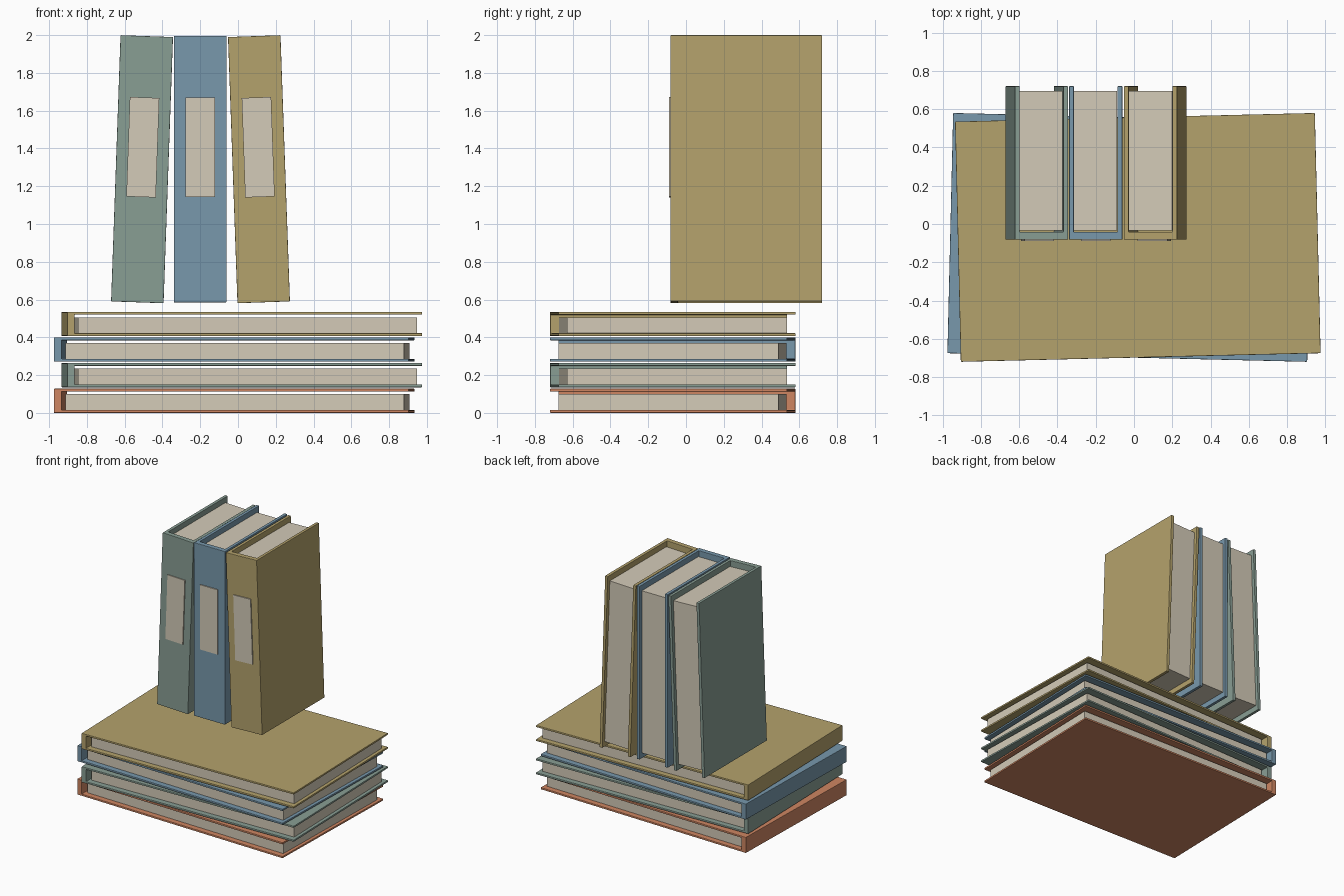
import bpy, bmesh
from math import radians
from mathutils import Matrix, Vector

if "Cube" in bpy.data.objects:
    bpy.data.objects.remove(bpy.data.objects["Cube"], do_unlink=True)


def material(name, rgb):
    mat = bpy.data.materials.new(name)
    mat.use_nodes = True
    color = (*rgb, 1)
    mat.diffuse_color = color
    mat.node_tree.nodes["Principled BSDF"].inputs["Base Color"].default_value = color
    return mat


TAN = material("tan", (0.456, 0.361, 0.15))
BLUE = material("dusty blue", (0.188, 0.314, 0.413))
GREEN = material("sage green", (0.25, 0.342, 0.296))
ORANGE = material("terracotta", (0.617, 0.238, 0.122))
PAPER = material("paper", (0.658, 0.597, 0.479))


def prism(name, outline, z0, z1, mat, matrix, bevel=0):
    """Extrude an xy outline from z0 to z1."""
    bm = bmesh.new()
    face = bm.faces.new([bm.verts.new((x, y, z0)) for x, y in outline])
    top = bmesh.ops.extrude_face_region(bm, geom=[face])["geom"]
    bmesh.ops.translate(bm, vec=(0, 0, z1 - z0),
                        verts=[v for v in top if isinstance(v, bmesh.types.BMVert)])
    bmesh.ops.recalc_face_normals(bm, faces=bm.faces)
    mesh = bpy.data.meshes.new(name)
    bm.to_mesh(mesh)
    bm.free()
    mesh.materials.append(mat)
    obj = bpy.data.objects.new(name, mesh)
    obj.matrix_world = matrix
    bpy.context.collection.objects.link(obj)
    if bevel:
        mod = obj.modifiers.new("soft edges", "BEVEL")
        mod.width = bevel
        mod.segments = 2
    return obj


def rect(x0, x1, y0, y1):
    return [(x0, y0), (x1, y0), (x1, y1), (x0, y1)]


def book(name, mat, matrix, thick, depth, length, board, hinge, gap, label=False):
    """Upright book centred on its origin, with the spine on -y."""
    x, y, z = thick / 2, depth / 2, length / 2
    xi, yi = x - board, -y + 0.04
    # one-piece case with a U-shaped section
    case = [(-x, -y), (x, -y), (x, y), (xi, y), (xi, yi), (-xi, yi), (-xi, y), (-x, y)]
    prism(name + "_cover", case, -z, z, mat, matrix, 0.003)
    # page block set in from the edges
    prism(name + "_pages", rect(-xi, xi - gap, -y + hinge, y - 0.026),
          -z + 0.045, z - 0.045, PAPER, matrix)
    # spine label plate
    if label:
        prism(name + "_label", rect(-0.078, 0.078, -y - 0.008, -y + 0.001),
              -0.147, 0.38, PAPER, matrix)


# Stack of lying books, spines on -x, turned alternately
LAY = Matrix(((0, 1, 0), (0, 0, 1), (1, 0, 0))).to_4x4()
for i, (color, mat) in enumerate([("orange", ORANGE), ("green", GREEN),
                                  ("blue", BLUE), ("tan", TAN)]):
    side = 1 if i % 2 else -1
    place = (Matrix.Translation(Vector((0.02 * side, -0.07, 0.064 + 0.1357 * i)))
             @ Matrix.Rotation(radians(1.37 * side), 4, "Z") @ LAY)
    book("lying_" + color + "_book", mat, place, 0.128, 1.88, 1.255, 0.015, 0.06, 0.014)

# Row of standing books, the outer two leaning inward
for color, mat, x, lean in [("green", GREEN, -0.508, 2.03),
                            ("blue", BLUE, -0.2, 0),
                            ("tan", TAN, 0.111, -2.03)]:
    place = (Matrix.Translation(Vector((x, 0.319, 1.29)))
             @ Matrix.Rotation(radians(lean), 4, "Y"))
    book("standing_" + color + "_book", mat, place, 0.278, 0.802, 1.41, 0.025, 0.048,
         0.002, label=True)
